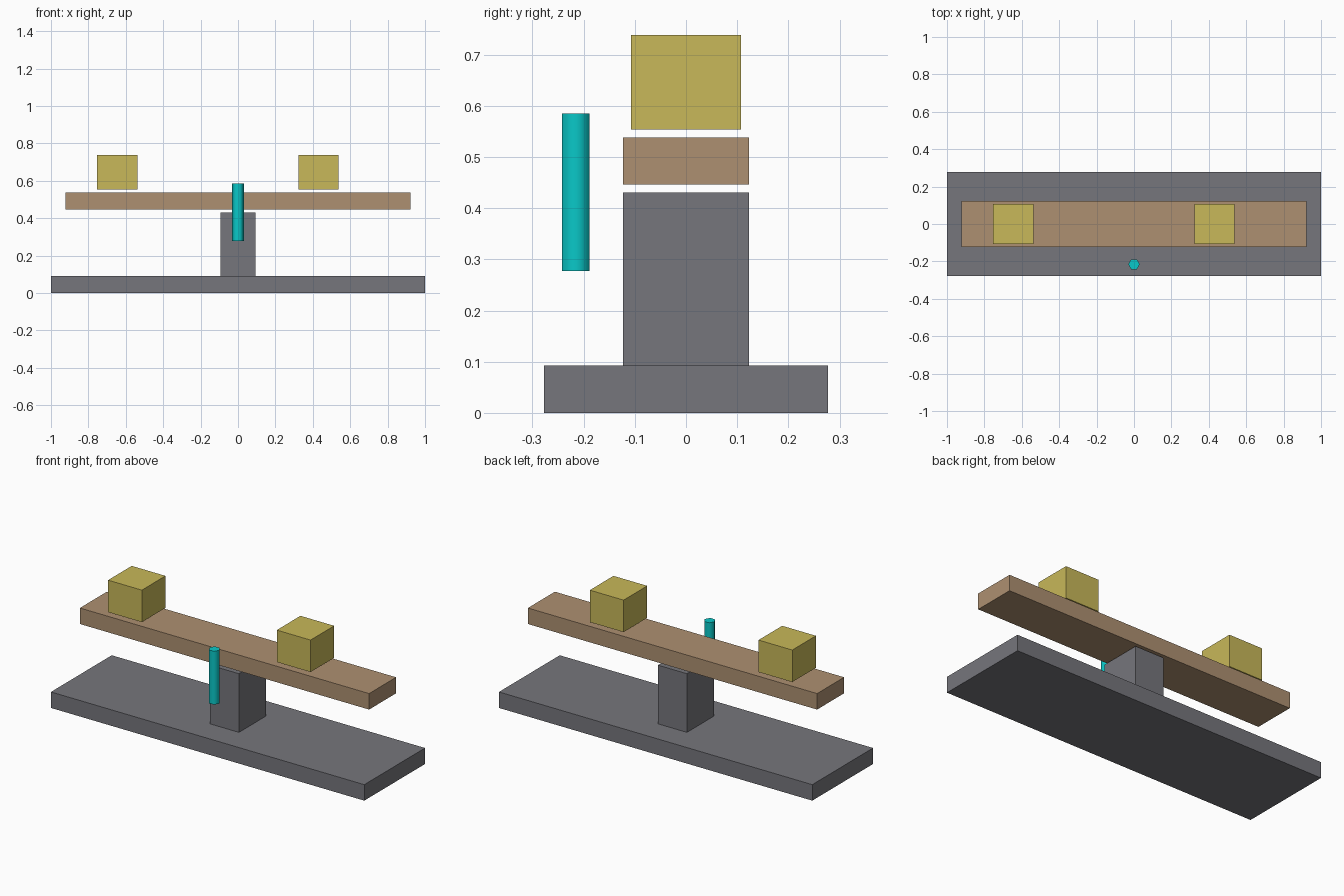
import bpy
import math

default = bpy.data.objects.get("Cube")
if default:
    bpy.data.objects.remove(default, do_unlink=True)

U = 2 / 65  # one design unit: the base is 65 units long


def material(name, r, g, b):
    mat = bpy.data.materials.new(name)
    mat.use_nodes = True
    mat.diffuse_color = (r, g, b, 1)
    mat.node_tree.nodes["Principled BSDF"].inputs["Base Color"].default_value = (r, g, b, 1)
    return mat


def finish(name, mat):
    obj = bpy.context.object
    obj.name = obj.data.name = name
    obj.data.materials.append(mat)
    bpy.ops.object.transform_apply(location=False, rotation=True, scale=True)
    return obj


def box(name, mat, width, depth, height, bottom, x=0):
    """Box centred on y, resting at the given bottom height (design units)."""
    bpy.ops.mesh.primitive_cube_add(size=1, location=(x * U, 0, (bottom + height / 2) * U))
    bpy.context.object.scale = (width * U, depth * U, height * U)
    return finish(name, mat)


grey = material("dark grey", 0.18, 0.18, 0.20)
wood = material("light brown", 0.42, 0.28, 0.165)
yellow = material("mustard yellow", 0.58, 0.48, 0.10)
teal = material("bright teal", 0.003, 0.58, 0.58)

# Stand
box("base", grey, 65, 18, 3, 0)
box("post", grey, 6, 8, 11, 3)

# Beam floating just above the post
box("beam", wood, 60, 8, 3, 14.5)

# Weights floating just above the beam
for name, x in (("right_weight", -21), ("left_weight", 14)):
    box(name, yellow, 7, 7, 6, 18, x)

# Six-sided pivot pin standing in front, corners pointing sideways
bpy.ops.mesh.primitive_cylinder_add(vertices=6, radius=U, depth=10 * U,
                                    location=(0, -7 * U, 14 * U),
                                    rotation=(0, 0, math.radians(30)))
finish("pivot_pin", teal)
bpy.ops.object.shade_smooth_by_angle(angle=math.radians(65))
